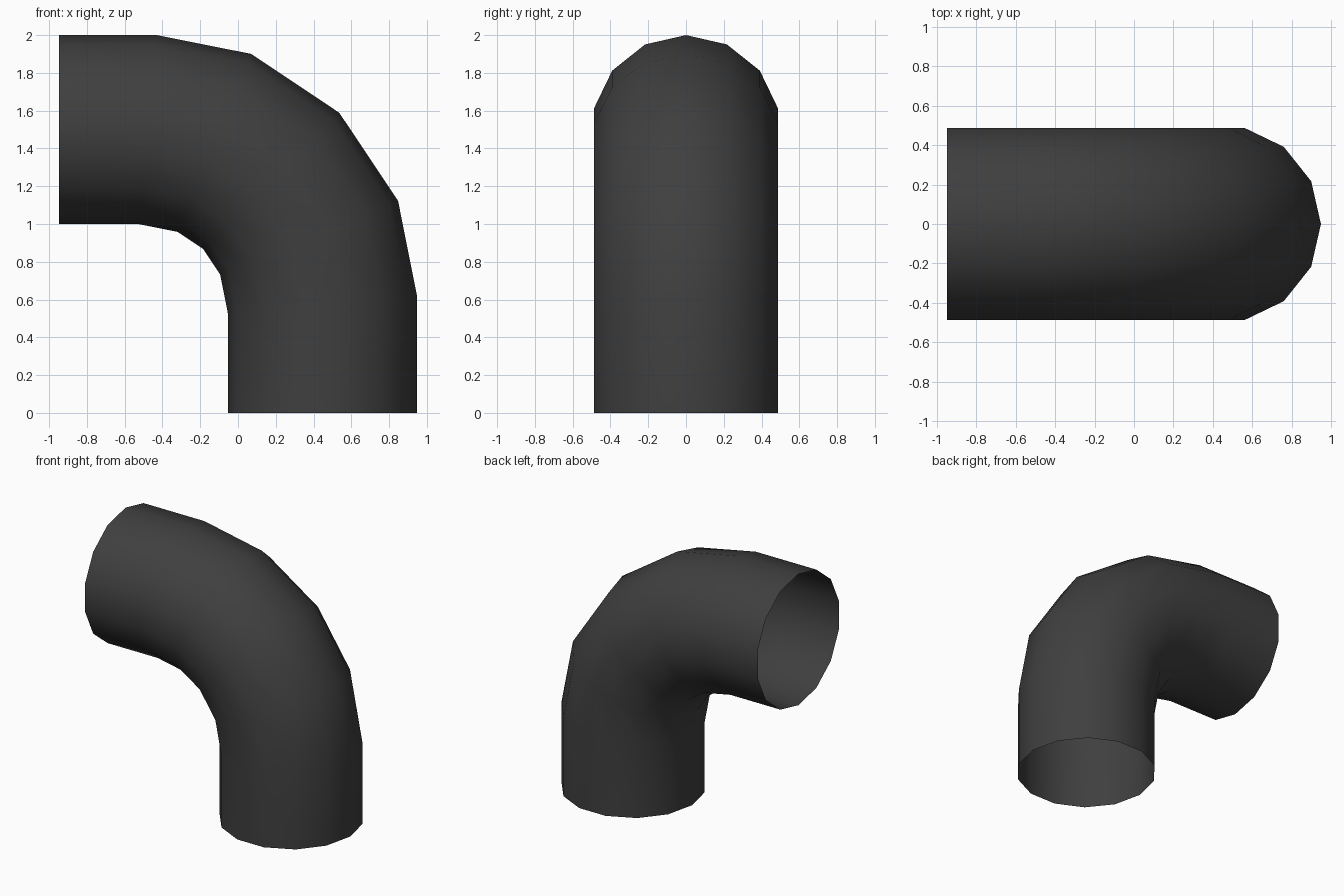
import bpy
import bmesh
from math import sin, cos, pi, radians
from mathutils import Vector

SIDES = 14
RADIUS = 0.5        # pipe radius
BEND = 0.927        # bend radius of the centre line
STEPS = 4           # segments in the bend
END = 0.947         # half length along x

cube = bpy.data.objects.get("Cube")
if cube:
    bpy.data.objects.remove(cube, do_unlink=True)

# Dark grey pipe material
grey = bpy.data.materials.new("dark grey")
grey.use_nodes = True
colour = (0.05, 0.05, 0.05, 1)
grey.diffuse_color = colour
shader = grey.node_tree.nodes["Principled BSDF"]
shader.inputs["Base Color"].default_value = colour
shader.inputs["Roughness"].default_value = 0.8

# Centre line: level run, quarter bend, vertical run
centre = Vector((END - RADIUS - BEND, 0, 2 - RADIUS - BEND))
path = [Vector((-END, 0, 2 - RADIUS))]
for i in range(STEPS + 1):
    a = radians(90) * i / STEPS
    path.append(centre + BEND * Vector((sin(a), 0, cos(a))))
path.append(Vector((END - RADIUS, 0, 0)))

# Sweep a round section along it with mitred joints
bm = bmesh.new()
rings = []
for i, point in enumerate(path):
    before = (point - path[max(i - 1, 0)]).normalized()
    after = (path[min(i + 1, len(path) - 1)] - point).normalized()
    along = (before + after).normalized()
    outward = Vector((-along.z, 0, along.x))
    stretch = 1 / along.dot(after if i == 0 else before)
    ring = []
    for k in range(SIDES):
        t = 2 * pi * k / SIDES
        offset = outward * cos(t) * stretch + Vector((0, sin(t), 0))
        ring.append(bm.verts.new(point + RADIUS * offset))
    rings.append(ring)

for a, b in zip(rings, rings[1:]):
    for k in range(SIDES):
        n = (k + 1) % SIDES
        face = bm.faces.new((a[k], a[n], b[n], b[k]))
        face.smooth = True
bm.normal_update()

# Make the open shell face outward
top_face = max(bm.faces, key=lambda f: f.calc_center_median().z)
if top_face.normal.z < 0:
    bmesh.ops.reverse_faces(bm, faces=bm.faces[:])

mesh = bpy.data.meshes.new("pipe_elbow")
bm.to_mesh(mesh)
bm.free()
mesh.materials.append(grey)
pipe = bpy.data.objects.new("pipe_elbow", mesh)
bpy.context.collection.objects.link(pipe)
